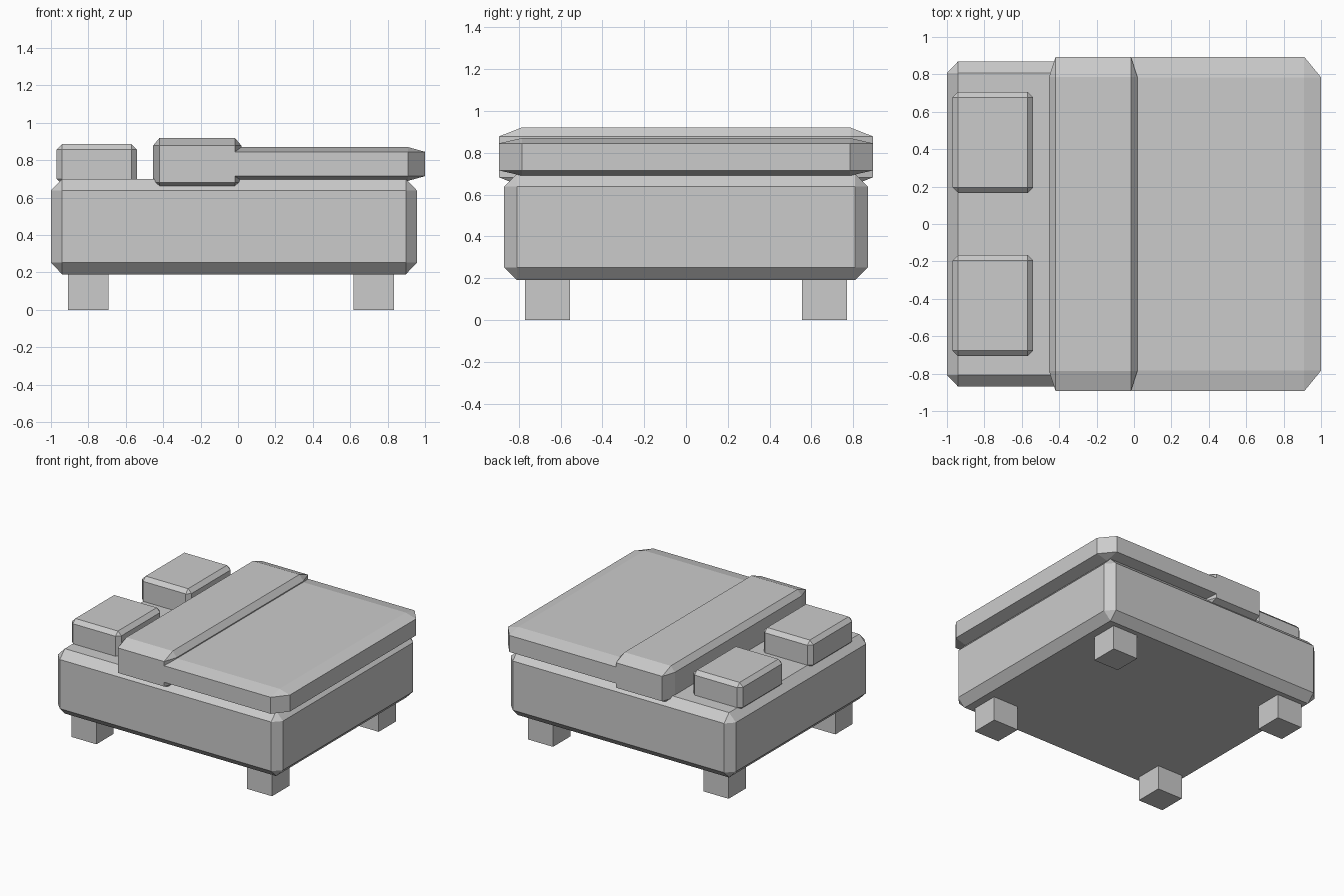
import bpy, bmesh
from mathutils import Vector

if "Cube" in bpy.data.objects:
    bpy.data.objects.remove(bpy.data.objects["Cube"])


def box(name, lo, hi, bevel=None):
    """Box between two corners; bevel gives the chamfer width along x, y and z."""
    lo, hi = Vector(lo), Vector(hi)
    size, b = hi - lo, Vector(bevel or (1, 1, 1))
    bm = bmesh.new()
    bmesh.ops.create_cube(bm, size=1)
    # bevel by one unit in a stretched space, then scale to the chamfer widths
    bmesh.ops.scale(bm, verts=bm.verts, vec=[s / k for s, k in zip(size, b)])
    if bevel:
        bmesh.ops.bevel(bm, geom=bm.edges[:], offset=1, offset_type='OFFSET',
                        segments=1, profile=0.5, affect='EDGES')
    bmesh.ops.scale(bm, verts=bm.verts, vec=b)
    bmesh.ops.recalc_face_normals(bm, faces=bm.faces)
    mesh = bpy.data.meshes.new(name)
    bm.to_mesh(mesh)
    bm.free()
    ob = bpy.data.objects.new(name, mesh)
    ob.location = (lo + hi) / 2
    bpy.context.collection.objects.link(ob)
    return ob


# Mattress base
box("mattress", (-1, -0.87, 0.19), (0.957, 0.87, 0.70), (0.06, 0.062, 0.062))

# Blanket and its folded-back top
box("blanket", (-0.2, -0.894, 0.69), (1, 0.894, 0.87), (0.09, 0.11, 0.025))
box("blanket_fold", (-0.454, -0.894, 0.64), (0.018, 0.894, 0.92), (0.035, 0.107, 0.042))

# Pillows and legs, mirrored front to back
for side, s in (("front", -1), ("back", 1)):
    def span(a, b):
        return sorted((s * a, s * b))

    y0, y1 = span(0.165, 0.707)
    box(side + "_pillow", (-0.97, y0, 0.67), (-0.54, y1, 0.887), (0.03, 0.03, 0.03))
    y0, y1 = span(0.555, 0.77)
    for end, x in (("head", -0.91), ("foot", 0.617)):
        box(f"{side}_{end}_leg", (x, y0, 0), (x + 0.218, y1, 0.22))
